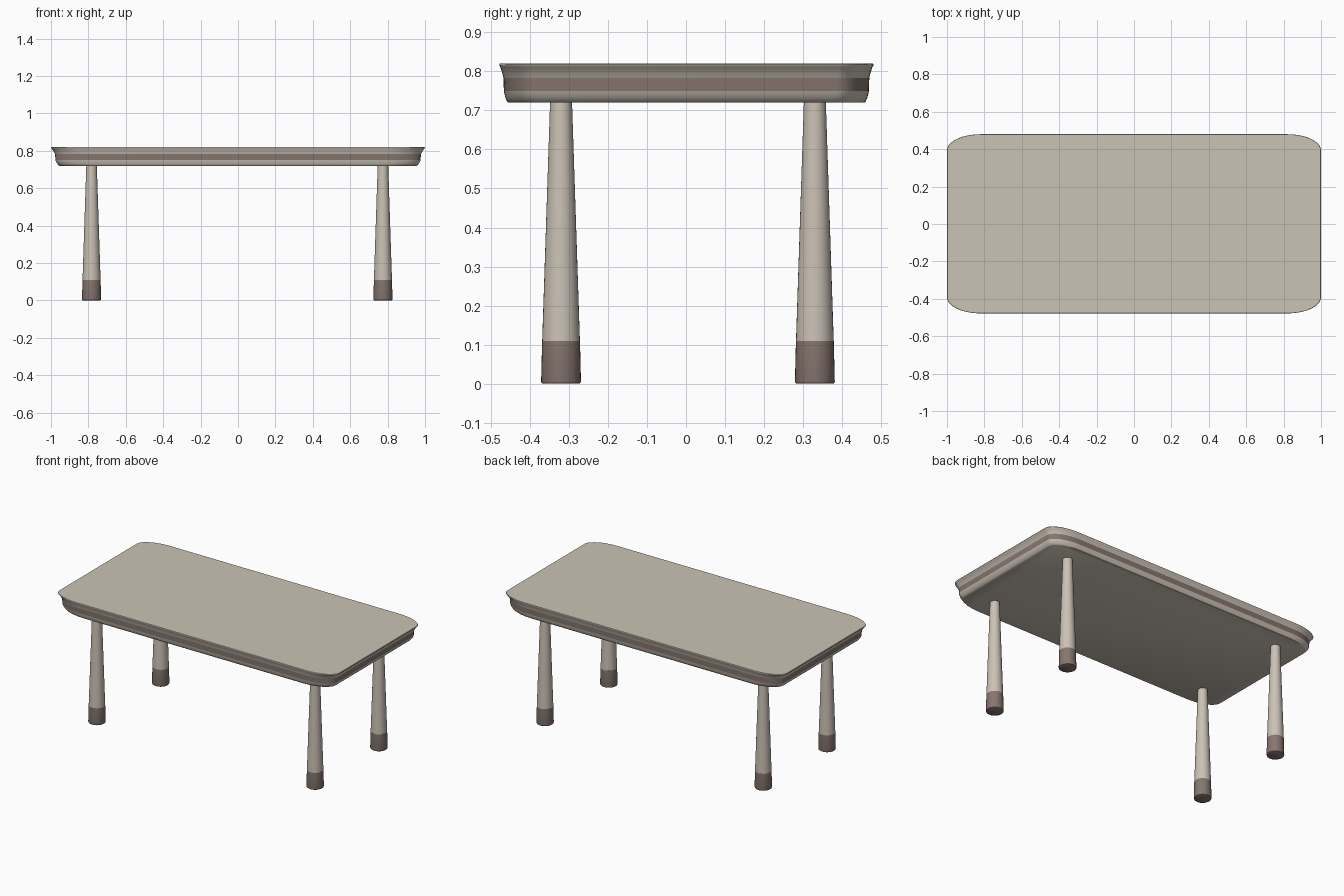
import bpy, bmesh, math

if "Cube" in bpy.data.objects:
    bpy.data.objects.remove(bpy.data.objects["Cube"])


def material(name, rgb):
    m = bpy.data.materials.new(name)
    m.diffuse_color = (*rgb, 1)
    m.use_nodes = True
    m.node_tree.nodes["Principled BSDF"].inputs["Base Color"].default_value = m.diffuse_color
    return m


TAN = material("tan", (0.60, 0.54, 0.46))
DARK = material("dark_brown", (0.24, 0.18, 0.16))


def loft(name, outline, rings, mat, loc=(0, 0, 0), scale=(1, 1)):
    """Stack scaled copies of an outline; rings are (size, z), capped at both ends."""
    bm = bmesh.new()
    loops = [[bm.verts.new((x * s * scale[0], y * s * scale[1], z)) for x, y in outline]
             for s, z in rings]
    n = len(outline)
    for a, b in zip(loops, loops[1:]):
        for i in range(n):
            j = (i + 1) % n
            bm.faces.new((a[i], a[j], b[j], b[i]))
    bm.faces.new(loops[0][::-1])
    bm.faces.new(loops[-1])
    bmesh.ops.recalc_face_normals(bm, faces=bm.faces)
    me = bpy.data.meshes.new(name)
    bm.to_mesh(me)
    bm.free()
    me.materials.append(mat)
    ob = bpy.data.objects.new(name, me)
    ob.location = loc
    bpy.context.collection.objects.link(ob)
    bpy.ops.object.select_all(action='DESELECT')
    ob.select_set(True)
    bpy.context.view_layer.objects.active = ob
    bpy.ops.object.shade_smooth_by_angle(angle=math.radians(35))
    return ob


def rounded_square(r, steps=10):
    pts = []
    for k, (sx, sy) in enumerate([(1, 1), (-1, 1), (-1, -1), (1, -1)]):
        for i in range(steps + 1):
            a = math.pi / 2 * (k + i / steps)
            pts.append((sx * (1 - r) + r * math.cos(a), sy * (1 - r) + r * math.sin(a)))
    return pts


# Table top: moulded upper slab, dark band, rounded lower slab
slab = rounded_square(0.18)
size = (1.0, 0.479)
top_rings = [(0.978, 0.783), (0.983, 0.793), (0.994, 0.810), (0.999, 0.814),
             (1.0, 0.817), (0.998, 0.82)]
band_rings = [(0.976, 0.75), (0.978, 0.783)]
under_rings = [(0.953, 0.72), (0.959, 0.723), (0.967, 0.732), (0.973, 0.742), (0.976, 0.75)]
for name, rings, mat in (("table_top", top_rings, TAN), ("edge_band", band_rings, DARK),
                         ("lower_top", under_rings, TAN)):
    loft(name, slab, rings, mat, (0, 0.001, 0), size)

# Four tapered legs with dark feet
circle = [(math.cos(math.tau * i / 32), math.sin(math.tau * i / 32)) for i in range(32)]
for side, x in (("left", -0.783), ("right", 0.775)):
    for end, y in (("front", -0.32), ("back", 0.33)):
        loft(f"{end}_{side}_leg", circle, [(0.0483, 0.11), (0.028, 0.725)], TAN, (x, y, 0))
        loft(f"{end}_{side}_foot", circle,
             [(0.047, 0), (0.050, 0.002), (0.051, 0.006), (0.0485, 0.11)], DARK, (x, y, 0))
